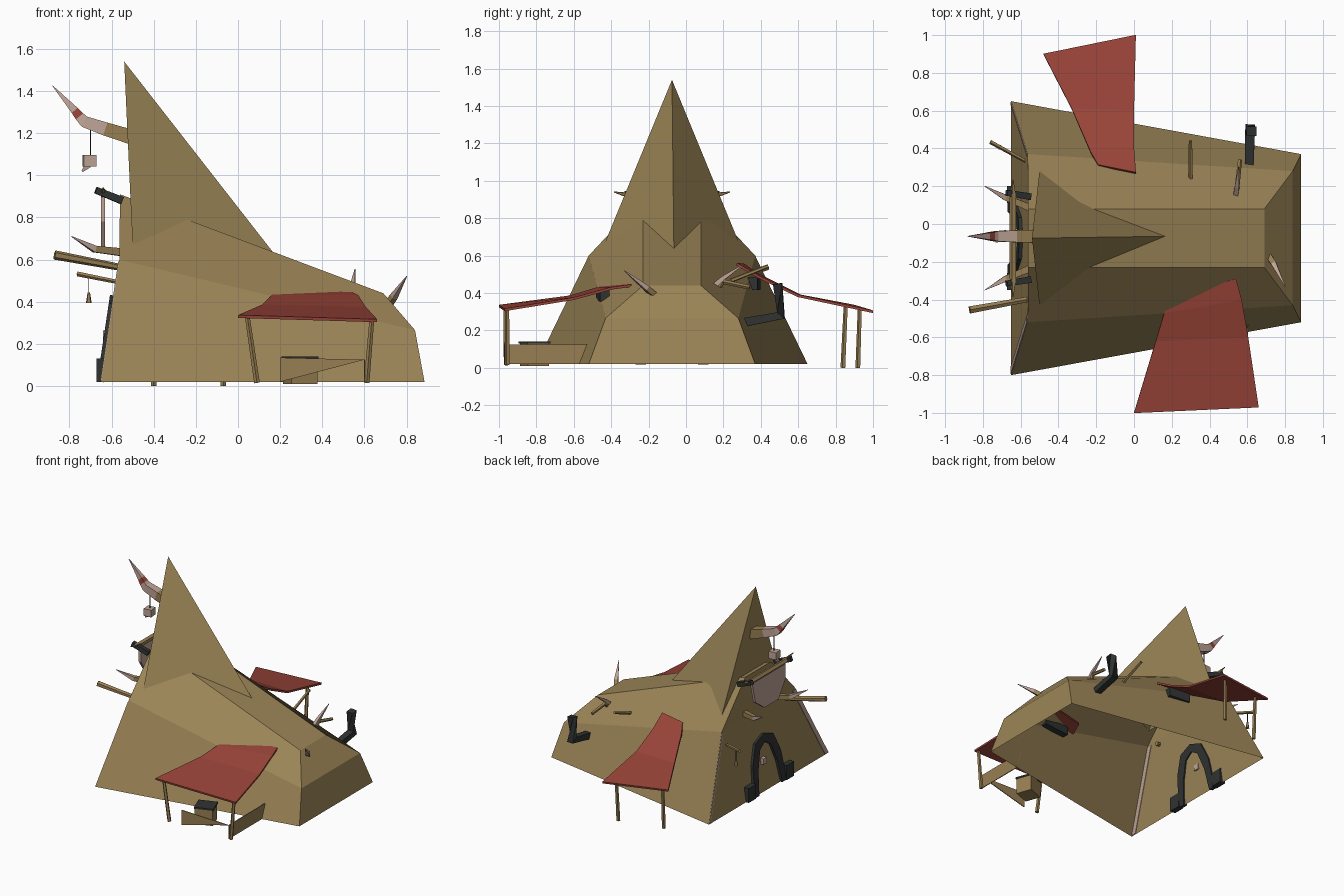
import bpy, bmesh, math
from mathutils import Vector

if "Cube" in bpy.data.objects:
    bpy.data.objects.remove(bpy.data.objects["Cube"])

CY = -0.075  # symmetry plane of the tent


def material(name, rgb):
    m = bpy.data.materials.new(name)
    m.diffuse_color = (*rgb, 1)
    m.use_nodes = True
    m.node_tree.nodes["Principled BSDF"].inputs["Base Color"].default_value = m.diffuse_color
    return m


HIDE = material("tan hide", (0.33, 0.235, 0.095))
WOOD = material("wood", (0.31, 0.21, 0.085))
RED = material("red cloth", (0.32, 0.058, 0.04))
BONE = material("bone", (0.52, 0.37, 0.31))
IRON = material("dark iron", (0.03, 0.032, 0.032))


def finish(name, bm, *mats):
    bmesh.ops.recalc_face_normals(bm, faces=bm.faces)
    me = bpy.data.meshes.new(name)
    bm.to_mesh(me)
    bm.free()
    for m in mats:
        me.materials.append(m)
    ob = bpy.data.objects.new(name, me)
    bpy.context.collection.objects.link(ob)
    return ob


def mesh(name, verts, faces, mat, thick=0):
    bm = bmesh.new()
    vs = [bm.verts.new(v) for v in verts]
    for f in faces:
        bm.faces.new([vs[i] for i in f])
    ob = finish(name, bm, mat)
    if thick:
        mod = ob.modifiers.new("thickness", 'SOLIDIFY')
        mod.thickness = thick
        mod.offset = 0
    return ob


def tube(name, pts, radii, mats, sides=6, slots=None):
    """Faceted tube along a path; slots gives the material of each segment."""
    pts = [Vector(p) for p in pts]
    bm = bmesh.new()
    rings = []
    for i, (p, r) in enumerate(zip(pts, radii)):
        d = (pts[min(i + 1, len(pts) - 1)] - pts[max(i - 1, 0)]).normalized()
        u = d.cross(Vector((0, 0, 1)) if abs(d.z) < 0.9 else Vector((1, 0, 0))).normalized()
        w = d.cross(u)
        rings.append([bm.verts.new(p + r * (math.cos(a) * u + math.sin(a) * w))
                      for a in (math.tau * (k + 0.5) / sides for k in range(sides))])
    for i in range(len(rings) - 1):
        for k in range(sides):
            j = (k + 1) % sides
            f = bm.faces.new((rings[i][k], rings[i][j], rings[i + 1][j], rings[i + 1][k]))
            f.material_index = slots[i] if slots else 0
    bm.faces.new(rings[0])
    bm.faces.new(rings[-1]).material_index = slots[-1] if slots else 0
    return finish(name, bm, *mats)


def box(name, c, size, mat, rot=0):
    bm = bmesh.new()
    bmesh.ops.create_cube(bm, size=1)
    for v in bm.verts:
        v.co = Vector(v.co[i] * size[i] for i in range(3))
    ob = finish(name, bm, mat)
    ob.location = c
    ob.rotation_euler.z = rot
    return ob


def wall_x(z):
    return -0.653 + 0.15 * z if z < 0.6 else -0.563


def end_plate(name, outline, out, thick, mat):
    """Plate following the leaning entrance wall; outline is (y, z) from centre."""
    vs = [(wall_x(z) - out, CY + y, z) for y, z in outline]
    return mesh(name, vs, [range(len(vs))], mat, thick)


# Tent body: open-bottomed shell lofted between two six-point end profiles
left = [(-0.65, 0.725, 0.02), (-0.563, 0.445, 0.6), (-0.56, 0.155, 0.91)]
right = [(0.885, 0.445, 0.02), (0.84, 0.355, 0.265), (0.69, 0.155, 0.44)]
loop = lambda h: [(x, CY - y, z) for x, y, z in h] + [(x, CY + y, z) for x, y, z in reversed(h)]
faces = [(i, i + 1, i + 7, i + 6) for i in range(5)]
faces += [(0, 1, 4, 5), (1, 2, 3, 4), (6, 7, 10, 11), (7, 8, 9, 10)]
mesh("tent_body", loop(left) + loop(right), faces, HIDE)

# Tall pointed hood over the entrance
mesh("pointed_hood",
     [(-0.54, CY, 1.54), (0.17, CY + 0.01, 0.63), (-0.5, CY - 0.36, 0.665), (-0.5, CY + 0.36, 0.665)],
     [(0, 1, 2), (0, 3, 1), (0, 2, 3)], HIDE)


# Sagging cloth awnings, each a strip of left/right point pairs
def awning(name, rows):
    mesh(name, [p for r in rows for p in r],
         [(2 * i, 2 * i + 1, 2 * i + 3, 2 * i + 2) for i in range(len(rows) - 1)], RED, 0.014)


awning("front_awning", [((0, -1, 0.33), (0.66, -0.97, 0.31)),
                        ((0.115, -0.62, 0.38), (0.605, -0.6, 0.37)),
                        ((0.16, -0.47, 0.425), (0.57, -0.4, 0.425)),
                        ((0.19, -0.38, 0.445), (0.54, -0.29, 0.44))])
awning("back_awning", [((-0.48, 0.9, 0.33), (0.01, 1, 0.30)),
                       ((-0.33, 0.61, 0.385), (0, 0.6, 0.385)),
                       ((-0.23, 0.38, 0.5), (0, 0.4, 0.48)),
                       ((-0.19, 0.31, 0.55), (0.01, 0.27, 0.555))])

# Awning poles
for n, foot, top in (("front_left", (0.09, -0.96, 0.015), (0.045, -0.965, 0.325)),
                     ("front_right", (0.61, -0.955, 0.015), (0.635, -0.955, 0.315)),
                     ("back_left", (-0.40, 0.84, 0), (-0.40, 0.855, 0.335)),
                     ("back_right", (-0.07, 0.92, 0), (-0.06, 0.93, 0.315))):
    tube(n + "_pole", [foot, top], [0.014, 0.012], [WOOD], 5)

# Window openings under the awnings
box("front_window", (0.36, -0.445, 0.385), (0.22, 0.05, 0.06), IRON, 0.1)
box("back_window", (-0.1, 0.365, 0.45), (0.17, 0.05, 0.07), IRON, -0.1)

# Counter boards and stool under the front awning
mesh("counter_front", [(0.2, -0.97, 0.02), (0.2, -0.97, 0.135), (0.6, -0.97, 0.125)], [(0, 1, 2)], WOOD, 0.006)
mesh("counter_side", [(0.6, -0.97, 0.02), (0.6, -0.57, 0.02), (0.6, -0.53, 0.125), (0.6, -0.97, 0.125)],
     [(0, 1, 2, 3)], WOOD, 0.006)
box("stool", (0.295, -0.81, 0.07), (0.13, 0.12, 0.12), WOOD, 0.35)
box("stool_top", (0.295, -0.81, 0.135), (0.14, 0.13, 0.012), IRON, 0.35)

# Bent stove pipe on the back
tube("stove_pipe", [(0.61, 0.31, 0.243), (0.615, 0.508, 0.28), (0.622, 0.49, 0.45)],
     [0.033, 0.036, 0.036], [IRON], 4)

# Roof spikes
tube("front_spike", [(0.70, -0.15, 0.37), (0.74, -0.21, 0.425), (0.80, -0.33, 0.52)], [0.022, 0.02, 0.002],
     [WOOD, BONE], 4, [0, 1])
tube("back_spike", [(0.535, 0.13, 0.42), (0.545, 0.2, 0.48), (0.555, 0.31, 0.555)], [0.02, 0.016, 0.002],
     [BONE], 4)
tube("roof_peg", [(0.56, 0.34, 0.43), (0.545, 0.2, 0.46), (0.54, 0.16, 0.40)], [0.012, 0.014, 0.014], [WOOD], 5)
tube("back_peg", [(0.3, 0.2, 0.45), (0.3, 0.44, 0.545)], [0.012, 0.01], [WOOD], 5)

# Large horn at the hood peak with a hanging skull
tube("large_horn", [(-0.5, -0.065, 1.18), (-0.63, -0.065, 1.22), (-0.73, -0.065, 1.255),
                    (-0.752, -0.065, 1.28), (-0.775, -0.065, 1.308), (-0.88, -0.065, 1.425)],
     [0.05, 0.045, 0.038, 0.032, 0.026, 0.002], [WOOD, BONE, RED], 4, [0, 1, 1, 2, 1])
tube("skull_rope", [(-0.70, -0.065, 1.23), (-0.70, -0.065, 1.09)], [0.004, 0.004], [IRON], 4)
box("skull", (-0.705, -0.065, 1.07), (0.06, 0.06, 0.055), BONE, 0.1)
tube("skull_jaw", [(-0.71, -0.065, 1.05), (-0.74, -0.065, 1.018)], [0.022, 0.006], [BONE], 4)

# Mirrored horns, brackets and door feet
for side, s in (("left", 1), ("right", -1)):
    tube(side + "_horn", [(-0.55, CY + s * 0.16, 0.635), (-0.68, CY + s * 0.215, 0.65), (-0.79, CY + s * 0.275, 0.71)],
         [0.026, 0.022, 0.002], [WOOD, BONE], 4, [0, 1])
    tube(side + "_bracket", [(-0.55, CY + s * 0.22, 0.88), (-0.675, CY + s * 0.24, 0.93)], [0.025, 0.022], [IRON], 4)
    box(side + "_door_foot", (-0.65, CY + s * 0.23, 0.075), (0.045, 0.09, 0.11), IRON)
    # Bone trim along the sloping wall corners
    w = 0.04 if s < 0 else 0.015
    end_plate(side + "_trim", [(s * 0.72, 0.025), (s * 0.447, 0.59), (s * (0.447 - w), 0.59), (s * (0.72 - w), 0.025)],
              0.0, 0.008, BONE)

# Beam with a stretched hide hung over the door
tube("sign_beam", [(-0.64, CY - 0.31, 0.94), (-0.64, CY - 0.2, 0.915), (-0.64, CY + 0.2, 0.915), (-0.64, CY + 0.31, 0.94)],
     [0.003, 0.02, 0.02, 0.003], [WOOD], 5)
mesh("stretched_hide", [(-0.64, CY + y, z) for y, z in
                        ((-0.2, 0.9), (0.2, 0.9), (0.16, 0.74), (0.05, 0.66), (-0.12, 0.66), (-0.2, 0.78))],
     [range(6)], BONE, 0.02)

# Door: arched iron frame and round handle
half = [(0.195, 0.02, 0.14), (0.17, 0.25, 0.115), (0.11, 0.39, 0.065)]
arch = [(y, z, i) for y, z, i in half] + [(0, 0.43, 0)] + [(-y, z, -i) for y, z, i in reversed(half)]
inner = [(i, z if z < 0.1 else z - 0.06) for _, z, i in arch]
outer = [(y, z) for y, z, _ in arch]
pts = outer + inner
mesh("door_frame", [(wall_x(z) - 0.004, CY + y, z) for y, z in pts],
     [(i, i + 1, i + 8, i + 7) for i in range(6)], IRON, 0.03)
box("door_handle", (-0.625, CY + 0.03, 0.24), (0.03, 0.04, 0.045), BONE)

# Poles jutting from the entrance wall, one with a bell
tube("thick_jutting_pole", [(-0.54, -0.395, 0.56), (-0.87, -0.455, 0.622)], [0.016, 0.022], [WOOD], 6)
tube("thin_jutting_pole", [(-0.55, 0.32, 0.49), (-0.76, 0.435, 0.532)], [0.01, 0.012], [WOOD], 5)
tube("bell_rope", [(-0.708, 0.405, 0.52), (-0.708, 0.405, 0.44)], [0.003, 0.003], [IRON], 4)
tube("bell", [(-0.708, 0.405, 0.445), (-0.708, 0.405, 0.395)], [0.006, 0.014], [WOOD], 5)
